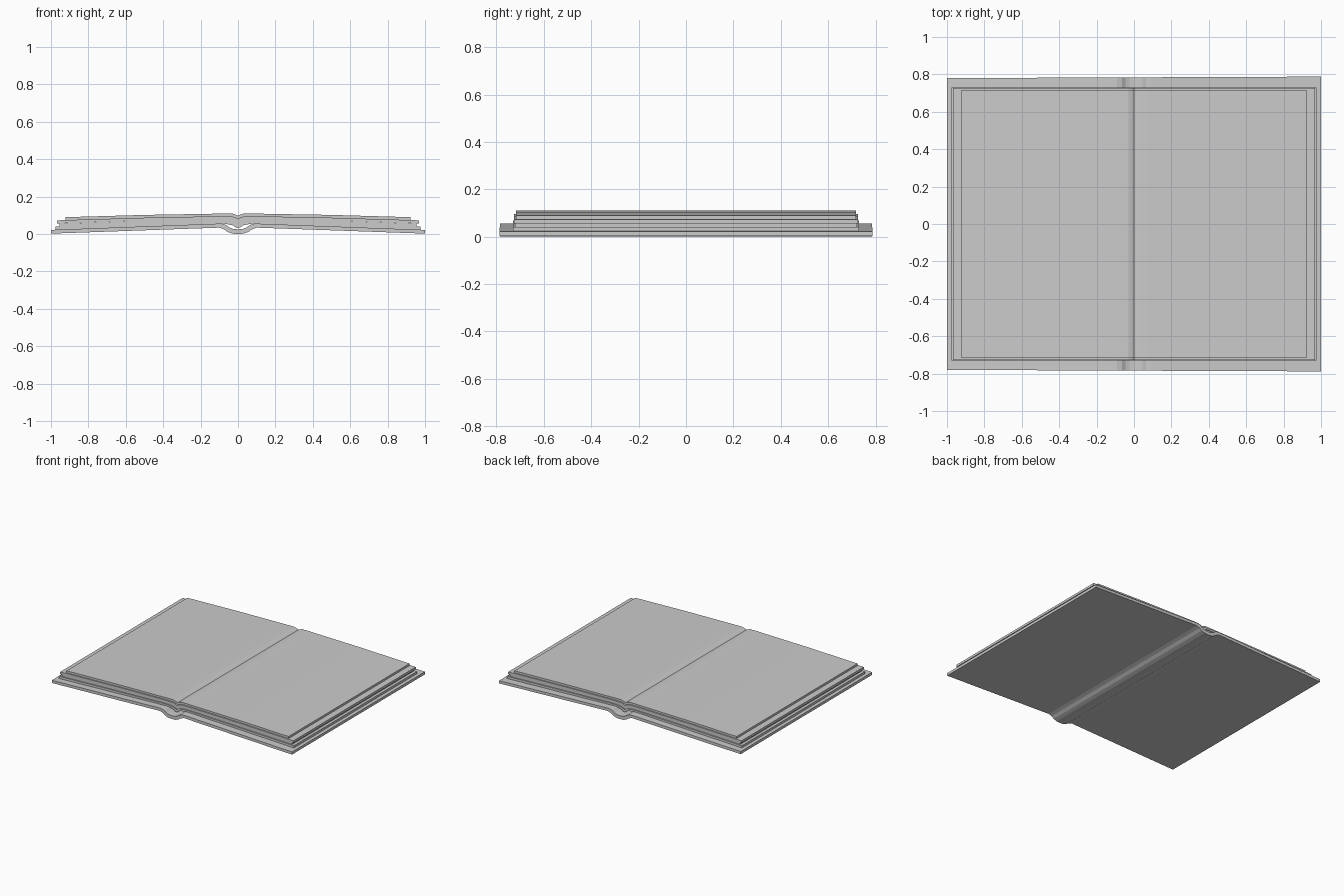
import bpy, bmesh

if "Cube" in bpy.data.objects:
    bpy.data.objects.remove(bpy.data.objects["Cube"])


def prism(name, lower, upper, half_y, taper=0.0):
    """Mirror a lower and upper half-outline (x, z) about x = 0 and extrude along y."""
    def full(half):
        return [(-x, z) for x, z in reversed(half) if x > 0] + half
    low, up = full(lower), full(upper)
    bm = bmesh.new()
    rows = []
    for pts, side in ((low, -1), (up, -1), (up, 1), (low, 1)):
        rows.append([bm.verts.new((x, side * (half_y + taper * x), z)) for x, z in pts])
    n = len(low)
    for a, b in zip(rows, rows[1:] + rows[:1]):
        for i in range(n - 1):
            bm.faces.new((a[i], a[i + 1], b[i + 1], b[i]))
    for i in (0, n - 1):
        bm.faces.new([r[i] for r in rows])
    bmesh.ops.recalc_face_normals(bm, faces=bm.faces[:])
    mesh = bpy.data.meshes.new(name)
    bm.to_mesh(mesh)
    bm.free()
    obj = bpy.data.objects.new(name, mesh)
    bpy.context.collection.objects.link(obj)
    return obj


# hard cover with the rounded spine hanging below the boards
prism("cover",
      [(0, 0), (0.03, 0.002), (0.055, 0.011), (0.075, 0.025), (0.1, 0.034), (1, 0.002)],
      [(0, 0.025), (0.025, 0.027), (0.045, 0.034), (0.065, 0.049), (0.09, 0.056), (1, 0.022)],
      0.784, 0.004)

# four page bundles with staggered edges, dipping into the gutter
xs = (0, 0.012, 0.03, 0.07, 0.1, 0.5)
levels = [
    (0.031, 0.036, 0.047, 0.055, 0.0555, 0.0405),
    (0.051, 0.056, 0.063, 0.068, 0.068, 0.0565),
    (0.066, 0.071, 0.078, 0.081, 0.081, 0.072),
    (0.081, 0.087, 0.093, 0.095, 0.095, 0.087),
    (0.097, 0.103, 0.109, 0.110, 0.109, 0.102),
]
edge_z = (0.023, 0.040, 0.056, 0.073, 0.090)
sizes = ((0.975, 0.730), (0.955, 0.722), (0.968, 0.726), (0.922, 0.717))
for i, (edge_x, half_y) in enumerate(sizes):
    low = list(zip(xs, levels[i])) + [(edge_x, edge_z[i])]
    top = list(zip(xs, levels[i + 1])) + [(edge_x, edge_z[i + 1])]
    prism(f"page_bundle_{i + 1}", low, top, half_y)
